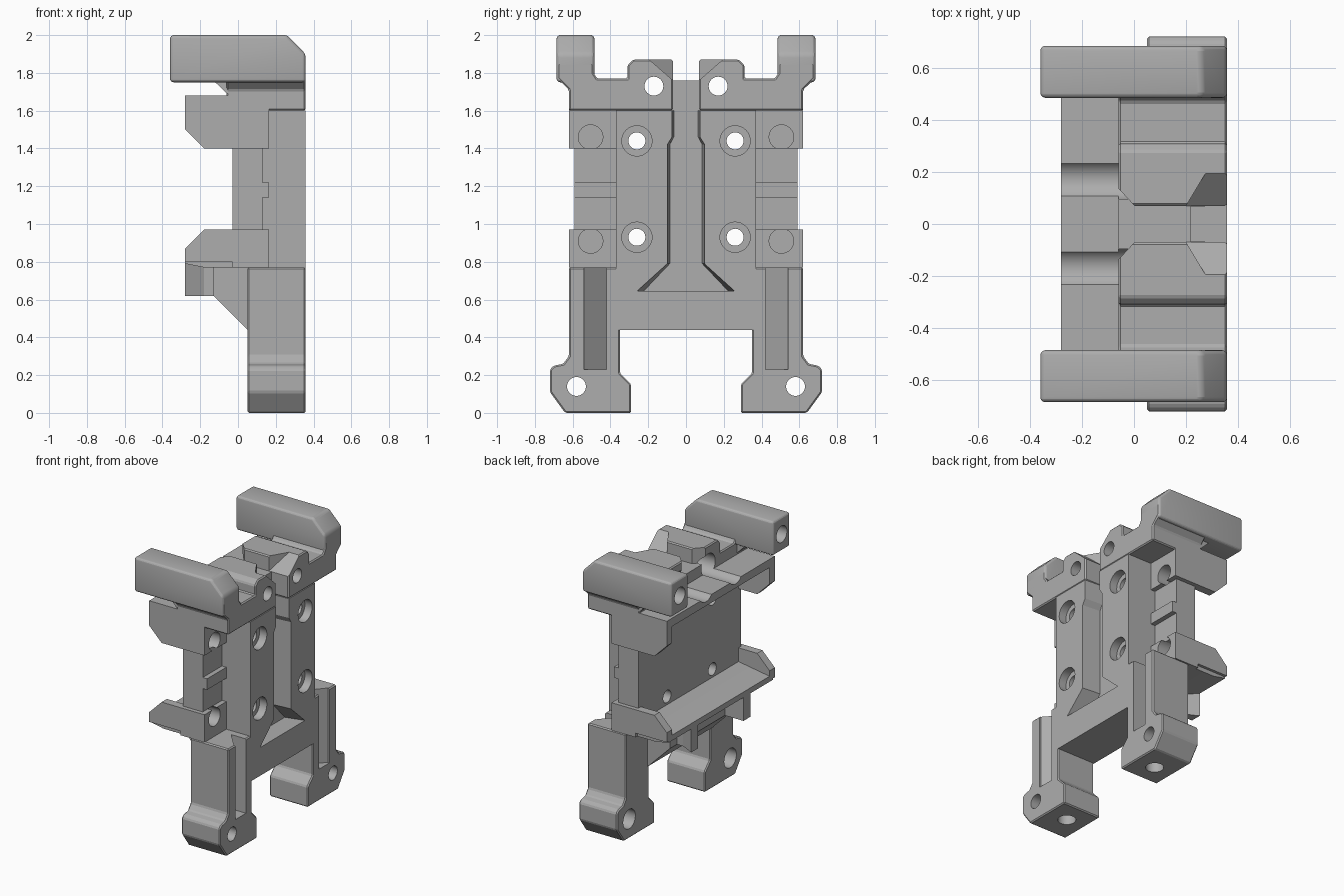
import bpy, bmesh, math
from mathutils import Vector, Matrix

cube = bpy.data.objects.get("Cube")
if cube:
    bpy.data.objects.remove(cube, do_unlink=True)

grey = bpy.data.materials.new("plain_grey")
grey.use_nodes = True
GREY = (0.42, 0.42, 0.42, 1)
grey.diffuse_color = GREY
grey.node_tree.nodes["Principled BSDF"].inputs["Base Color"].default_value = GREY


def finish(name, bm, bevel=0, segments=1):
    bmesh.ops.recalc_face_normals(bm, faces=bm.faces)
    mesh = bpy.data.meshes.new(name)
    bm.to_mesh(mesh)
    bm.free()
    mesh.materials.append(grey)
    ob = bpy.data.objects.new(name, mesh)
    bpy.context.collection.objects.link(ob)
    if bevel:
        mod = ob.modifiers.new("edge", 'BEVEL')
        mod.width, mod.segments = bevel, segments
        apply(ob, mod)
    return ob


def apply(ob, mod):
    bpy.context.view_layer.objects.active = ob
    bpy.ops.object.modifier_apply(modifier=mod.name)


def prism(name, pts, axis, a, b, side=1, bevel=0, segments=1):
    """Extrude an outline along an axis; side=-1 mirrors it in y."""
    place = {'x': lambda u, v, w: (w, u, v),
             'y': lambda u, v, w: (u, w, v),
             'z': lambda u, v, w: (u, v, w)}[axis]
    bm = bmesh.new()
    rings = []
    for w in (a, b):
        ring = []
        for u, v in pts:
            p = Vector(place(u, v, w))
            p.y *= side
            ring.append(bm.verts.new(p))
        rings.append(ring)
        bm.faces.new(ring)
    for i in range(len(pts)):
        j = (i + 1) % len(pts)
        bm.faces.new((rings[0][i], rings[0][j], rings[1][j], rings[1][i]))
    return finish(name, bm, bevel, segments)


def box(name, x, y, z, side=1):
    return prism(name, [(x[0], y[0]), (x[1], y[0]), (x[1], y[1]), (x[0], y[1])],
                 'z', z[0], z[1], side)


def rod(axis, a, b, u, v, r):
    """Round cutter running from a to b along x or z."""
    bm = bmesh.new()
    bmesh.ops.create_cone(bm, cap_ends=True, segments=32, radius1=r, radius2=r,
                          depth=b - a)
    mid = (a + b) / 2
    if axis == 'x':
        m = Matrix.Translation((mid, u, v)) @ Matrix.Rotation(math.pi / 2, 4, 'Y')
    else:
        m = Matrix.Translation((u, v, mid))
    bmesh.ops.transform(bm, matrix=m, verts=bm.verts)
    return finish("cutter", bm)


def cut(ob, *cutters):
    for c in cutters:
        c.hide_render = True
        mod = ob.modifiers.new("cut", 'BOOLEAN')
        mod.operation, mod.solver, mod.object = 'DIFFERENCE', 'EXACT', c
        apply(ob, mod)
        bpy.data.objects.remove(c, do_unlink=True)


FRONT, BACK = 0.358, -0.03

# Central plate with its flared, tapering channel and four countersunk holes
plate = box("center_plate", (BACK, FRONT), (-0.37, 0.37), (0.645, 1.6))
half = [(0.26, 0.645), (0.1, 0.79), (0.1, 1.42), (0.075, 1.46), (0.075, 1.7)]
channel = prism("cutter", half + [(-y, z) for y, z in reversed(half)], 'x', 0.22, 0.37)
for v in channel.data.vertices:
    if v.co.x < 0.3:
        v.co.y *= 0.86
cut(plate, channel)
for y in (-0.26, 0.26):
    for z in (0.93, 1.44):
        cut(plate, rod('x', -0.2, 0.5, y, z, 0.045), rod('x', 0.3, 0.5, y, z, 0.08))
box("channel_top", (-0.06, 0.22), (-0.08, 0.08), (1.58, 1.76))

# Bridge between the legs, sloping up into the lower shelf
box("bridge", (0.05, FRONT), (-0.37, 0.37), (0.44, 0.645))
prism("gusset", [(0.12, 0.44), (0.12, 0.8), (-0.13, 0.8), (-0.13, 0.62), (0.05, 0.44)],
      'y', -0.37, 0.37)
prism("lower_shelf", [(0.05, 0.77), (-0.18, 0.77), (-0.28, 0.79), (-0.28, 0.83),
                      (BACK, 0.87), (0.05, 0.87)], 'y', -0.6, 0.6)

# Upper shelf, dished below the two upper screw holes
shelf = prism("upper_shelf", [(BACK, 1.68), (-0.28, 1.68), (-0.28, 1.62),
                              (BACK, 1.51)], 'y', -0.6, 0.6)
for s in (-1, 1):
    cut(shelf, rod('x', -0.4, 0.1, 0.17 * s, 1.73, 0.08))

for s, label in ((1, "back"), (-1, "front")):
    # Recessed side panel with its small tab
    prism(label + "_side_panel",
          [(BACK, 0.97), (0.13, 0.97), (0.13, 1.14), (0.165, 1.14), (0.165, 1.22),
           (0.13, 1.22), (0.13, 1.4), (BACK, 1.4)], 'y', 0.36, 0.59, s)

    # Screw blocks, shelf end walls and the ribs under the lower shelf
    for name, z, hole in (("lower", (0.77, 0.97), 0.91), ("upper", (1.4, 1.68), 1.46)):
        block = box(f"{label}_{name}_block", (BACK, 0.165), (0.36, 0.62), z, s)
        cut(block, rod('x', 0.07, 0.3, 0.505 * s, hole, 0.065))
    prism(label + "_lower_end_wall", [(0, 0.8), (-0.28, 0.8), (-0.28, 0.87),
                                      (-0.18, 0.97), (0, 0.97)], 'y', 0.56, 0.62, s)
    prism(label + "_upper_end_wall", [(0, 1.68), (-0.28, 1.68), (-0.28, 1.5),
                                      (-0.18, 1.4), (0, 1.4)], 'y', 0.56, 0.62, s)
    prism(label + "_shelf_rib", [(-0.28, 0.34), (-0.18, 0.29), (0.0, 0.29),
                                 (0.0, 0.26), (-0.28, 0.26)], 'z', 0.62, 0.8, s)

    # Shoulder with the raised inner block, its inner corner cut at a slant
    shoulder = prism(label + "_shoulder",
                     [(0.07, 1.6), (0.62, 1.6), (0.62, 1.71), (0.68, 1.77), (0.68, 1.85),
                      (0.49, 1.85), (0.49, 1.8), (0.47, 1.77), (0.31, 1.77),
                      (0.31, 1.84), (0.28, 1.87), (0.07, 1.87)],
                     'x', -0.06, FRONT, s, 0.008)
    corner = prism("cutter", [(0.0, 1.7), (0.2, 1.875), (0.2, 1.95), (0.0, 1.95)],
                   'x', 0.2, 0.5, s)
    for v in corner.data.vertices:
        v.co.x += 0.6 * (abs(v.co.y) - 0.07)
    cut(shoulder, corner,
        prism("cutter", [(-0.1, 0.18), (0.02, 0.05), (-0.1, 0.05)], 'z', 1.76, 2, s),
        rod('x', -0.2, 0.5, 0.17 * s, 1.73, 0.05),
        rod('x', -0.2, 0.1, 0.17 * s, 1.73, 0.08))
    prism(label + "_arm_fillet", [(-0.13, 1.76), (-0.06, 1.69), (0, 1.69), (0, 1.76)],
          'y', 0.5, 0.62, s)

    # Top arm
    arm = prism(label + "_arm", [(-0.36, 1.75), (FRONT, 1.75), (FRONT, 1.9),
                                 (0.26, 2.0), (-0.36, 2.0)],
                'y', 0.485, 0.685, s, 0.02, 4)
    cut(arm, rod('x', -0.5, -0.15, 0.585 * s, 1.875, 0.06))

    # Leg and foot with a slanted groove and screw holes
    leg = prism(label + "_leg",
                [(0.35, 0.77), (0.62, 0.77), (0.62, 0.3), (0.65, 0.26), (0.7, 0.25),
                 (0.72, 0.23), (0.72, 0.11), (0.64, 0), (0.29, 0), (0.29, 0.15),
                 (0.35, 0.21)], 'x', 0.05, FRONT, s, 0.008)
    cut(leg,
        prism("cutter", [(0.37, 0.54), (0.37, 0.42), (0.24, 0.42), (0.345, 0.54)],
              'z', 0.23, 0.9, s),
        rod('x', -0.1, 0.5, 0.58 * s, 0.14, 0.05),
        rod('x', -0.1, 0.15, 0.58 * s, 0.14, 0.07),
        rod('z', -0.1, 0.12, 0.2, 0.45 * s, 0.06))

# Smooth the round holes, keep the machined faces flat
bpy.ops.object.select_all(action='DESELECT')
for ob in bpy.context.scene.objects:
    if ob.type == 'MESH' and grey.name in ob.data.materials:
        ob.select_set(True)
        bpy.context.view_layer.objects.active = ob
bpy.ops.object.shade_smooth_by_angle(angle=math.radians(15))
